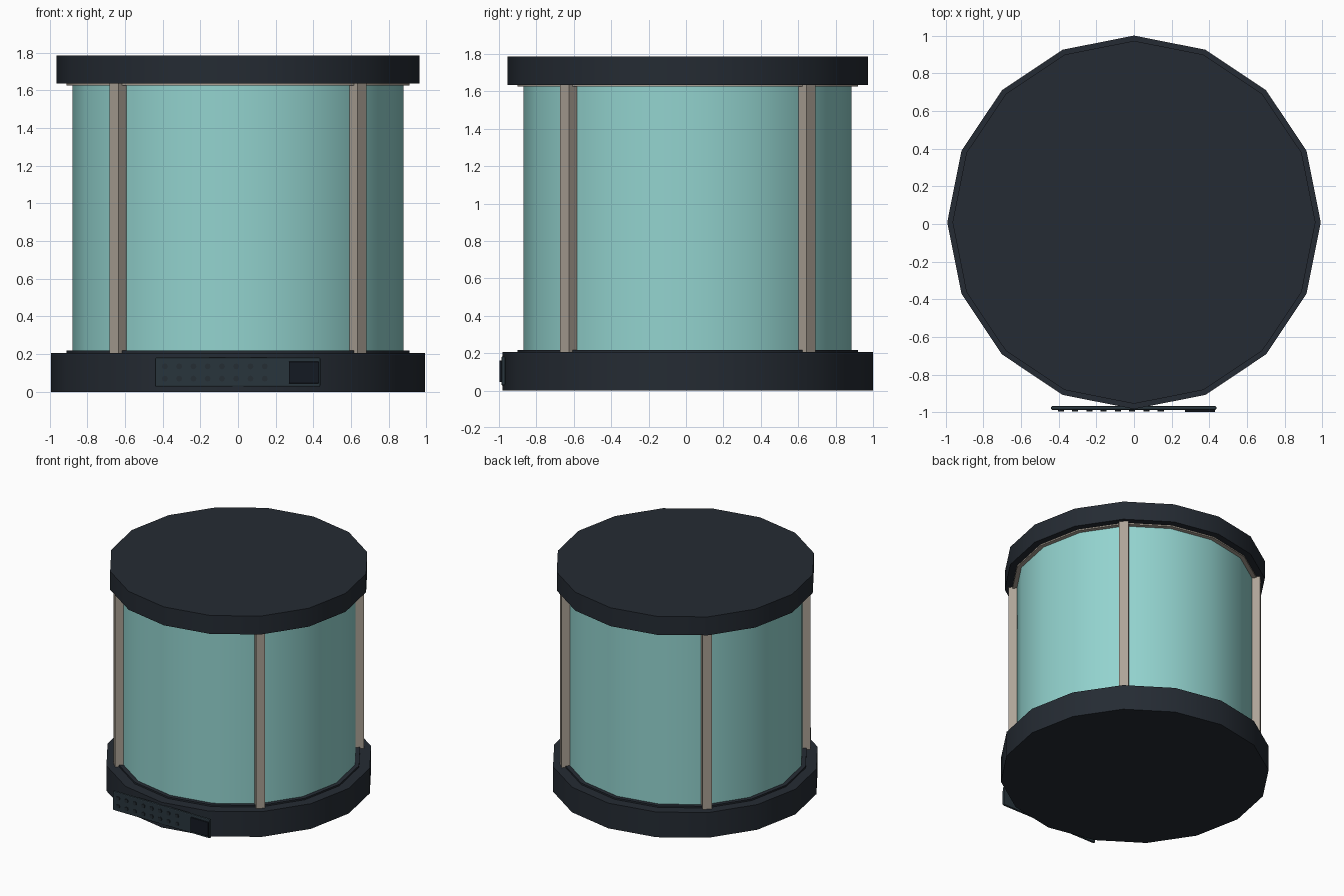
import bpy
import math

if "Cube" in bpy.data.objects:
    bpy.data.objects.remove(bpy.data.objects["Cube"])

CY = 0.009   # drum axis sits slightly back because the control panel projects forward
SIDES = 16


def material(name, color):
    m = bpy.data.materials.new(name)
    m.diffuse_color = color
    m.use_nodes = True
    m.node_tree.nodes["Principled BSDF"].inputs["Base Color"].default_value = m.diffuse_color
    return m


DARK = material("charcoal", (0.018, 0.024, 0.033, 1))
GLASS = material("teal_glass", (0.29, 0.65, 0.62, 0.85))
TAN = material("warm_metal", (0.42, 0.37, 0.31, 1))
PANEL = material("panel_grey", (0.022, 0.036, 0.046, 1))
BUTTON = material("button_grey", (0.018, 0.026, 0.034, 1))
SCREEN = material("screen_black", (0.007, 0.01, 0.016, 1))


def finish(name, mat):
    ob = bpy.context.object
    ob.name = name
    ob.data.materials.append(mat)
    return ob


def drum(name, r, z0, z1, mat):
    bpy.ops.mesh.primitive_cylinder_add(vertices=SIDES, radius=r, depth=z1 - z0,
                                        location=(0, CY, (z0 + z1) / 2))
    ob = finish(name, mat)
    bpy.ops.object.shade_smooth_by_angle(angle=math.radians(30))
    return ob


def box(name, lo, hi, mat, bevel=0, turn=0):
    size = [b - a for a, b in zip(lo, hi)]
    mid = [(a + b) / 2 for a, b in zip(lo, hi)]
    bpy.ops.mesh.primitive_cube_add(size=1, location=mid, rotation=(0, 0, turn))
    ob = finish(name, mat)
    ob.scale = size
    bpy.ops.object.transform_apply(location=False, rotation=False, scale=True)
    if bevel:
        mod = ob.modifiers.new("soft_edges", 'BEVEL')
        mod.width = bevel
        mod.segments = 2
    return ob


# stacked drum: base, seals, glass wall and lid
drum("base", 0.991, 0, 0.205, DARK)
drum("lower_seal", 0.91, 0.19, 0.218, DARK)
drum("glass_wall", 0.877, 0.21, 1.63, GLASS)
drum("upper_trim_ring", 0.91, 1.625, 1.645, TAN)
drum("lid", 0.963, 1.635, 1.785, DARK)

# four corner posts on the diagonals
for i in range(4):
    a = math.radians(45 + 90 * i)
    x, y, h = 0.898 * math.cos(a), CY + 0.898 * math.sin(a), 0.034
    box(f"corner_post_{i + 1}", (x - h, y - h, 0.2), (x + h, y + h, 1.64), TAN, turn=a)

# control panel with display
box("control_panel", (-0.44, -0.987, 0.027), (0.437, -0.966, 0.182), PANEL, bevel=0.007)
box("display", (0.27, -0.998, 0.045), (0.43, -0.98, 0.16), SCREEN, bevel=0.003)

# two rows of round buttons
for row, z in enumerate((0.07, 0.135)):
    for col in range(8):
        bpy.ops.mesh.primitive_cylinder_add(
            vertices=8, radius=0.016, depth=0.014,
            location=(-0.388 + 0.0757 * col, -0.987, z), rotation=(math.pi / 2, 0, 0))
        finish(f"button_{row + 1}_{col + 1}", BUTTON)
        bpy.ops.object.shade_smooth_by_angle(angle=math.radians(30))
